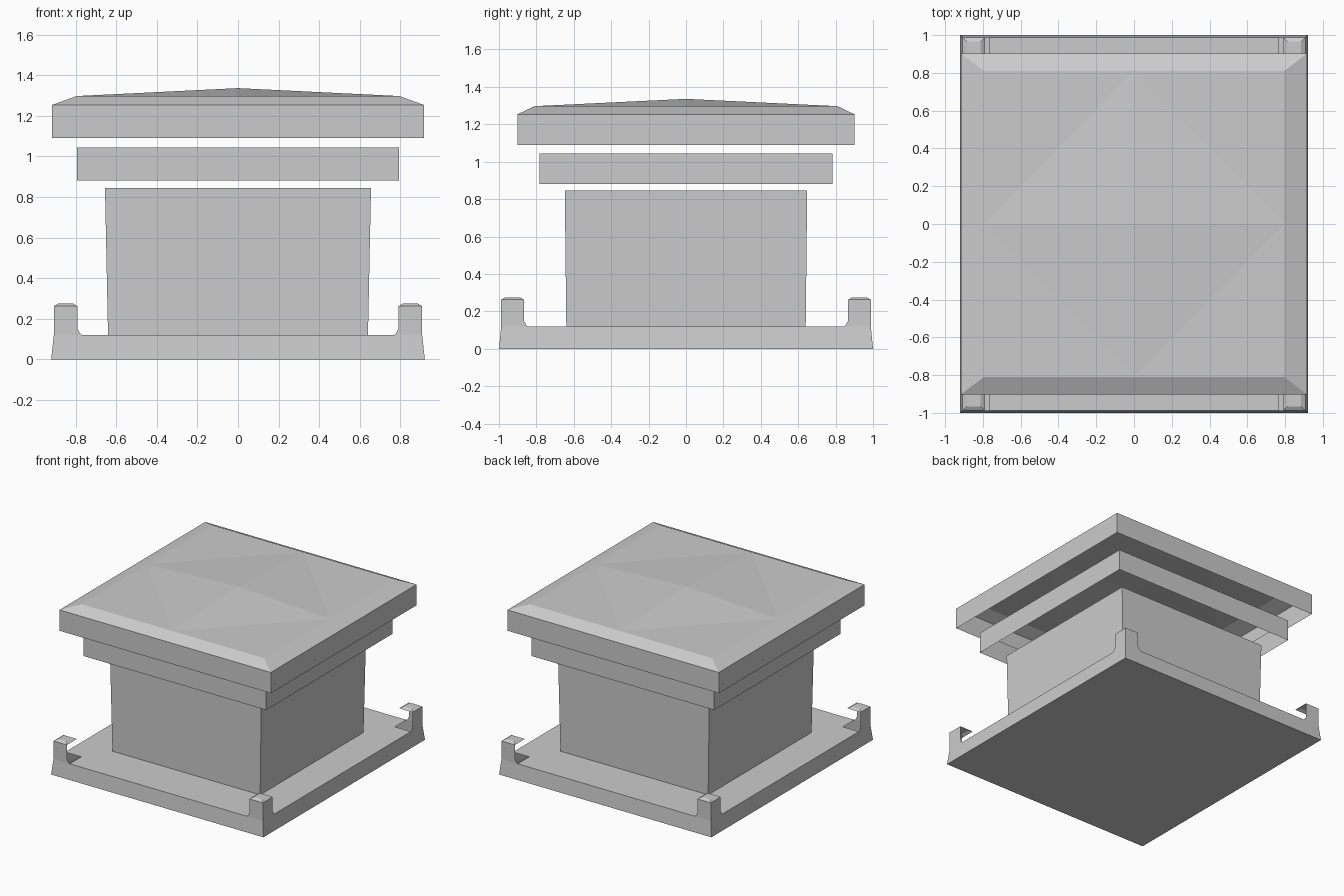
import bpy, bmesh
from mathutils import Vector

if "Cube" in bpy.data.objects:
    bpy.data.objects.remove(bpy.data.objects["Cube"])


def make(name, faces, mirror=False):
    """faces: list of (points, outward direction); optional X/Y mirroring."""
    bm = bmesh.new()
    for pts, out in faces:
        f = bm.faces.new([bm.verts.new(p) for p in pts])
        f.normal_update()
        if f.normal.dot(Vector(out)) < 0:
            f.normal_flip()
    bmesh.ops.remove_doubles(bm, verts=bm.verts[:], dist=1e-5)
    me = bpy.data.meshes.new(name)
    bm.to_mesh(me)
    bm.free()
    ob = bpy.data.objects.new(name, me)
    bpy.context.collection.objects.link(ob)
    if mirror:
        m = ob.modifiers.new("mirror", 'MIRROR')
        m.use_axis = (True, True, False)
    return ob


def rect(x, y, z):
    return [(-x, -y, z), (x, -y, z), (x, y, z), (-x, y, z)]


def skirt(lo, hi):
    """Four wall quads joining two rectangles."""
    dirs = [(0, -1, 0), (1, 0, 0), (0, 1, 0), (-1, 0, 0)]
    return [([lo[i], lo[(i + 1) % 4], hi[(i + 1) % 4], hi[i]], dirs[i])
            for i in range(4)]


UP, DOWN, X, Y = (0, 0, 1), (0, 0, -1), (1, 0, 0), (0, 1, 0)

# base tray: one quarter, mirrored; thin shell with open-backed corner posts
bx, by = 0.92, 1.0            # footprint
wx, wy = 0.907, 0.988         # upright walls
px, py = 0.79, 0.867          # inner post edges
zf, zp, zt = 0.12, 0.262, 0.275
foot = [(0.022, zf), (0.013, 0.127), (0.0, 0.15), (0.0, zp)]
ex, ey = px - 0.022, py - 0.022
quarter = [
    ([(0, 0, 0), (bx, 0, 0), (bx, by, 0), (0, by, 0)], DOWN),
    ([(0, 0, zf), (wx, 0, zf), (wx, ey, zf), (ex, ey, zf),
      (ex, wy, zf), (0, wy, zf)], UP),
    ([(0, by, 0), (bx, by, 0), (wx, wy, zf), (ex, wy, zf), (0, wy, zf)], Y),
    ([(bx, 0, 0), (bx, by, 0), (wx, wy, zf), (wx, ey, zf), (wx, 0, zf)], X),
    ([(wx, wy, zf)] + [(px - d, wy, z) for d, z in foot] + [(wx, wy, zp)], Y),
    ([(wx, wy, zf)] + [(wx, py - d, z) for d, z in foot] + [(wx, wy, zp)], X),
]
# bevelled post tops
i = 0.022
lo = [(px, py, zp), (wx, py, zp), (wx, wy, zp), (px, wy, zp)]
hi = [(px + i, py + i, zt), (wx - i, py + i, zt),
      (wx - i, wy - i, zt), (px + i, wy - i, zt)]
quarter += [(f, UP) for f, _ in skirt(lo, hi)] + [(hi, UP)]
make("base_with_corner_posts", quarter, mirror=True)

# tapered central body
make("body", skirt(rect(0.64, 0.64, zf), rect(0.655, 0.648, 0.845)))

# floating neck band, open above and below
make("neck_band", skirt(rect(0.793, 0.783, 0.88), rect(0.793, 0.783, 1.043)))

# cap: open shell with bevelled rim and a shallow diamond peak
cx, cy, zr = 0.795, 0.81, 1.297
edge = rect(0.916, 0.902, 1.253)
cap = skirt(rect(0.916, 0.902, 1.09), edge) + [
    (f, UP) for f, _ in skirt(edge, rect(cx, cy, zr))]
for sx in (-1, 1):
    for sy in (-1, 1):
        a, b = (sx * cx, 0, zr), (0, sy * cy, zr)
        cap.append(([a, b, (0, 0, 1.336)], UP))
        cap.append(([a, b, (sx * cx, sy * cy, zr)], UP))
make("cap", cap)
